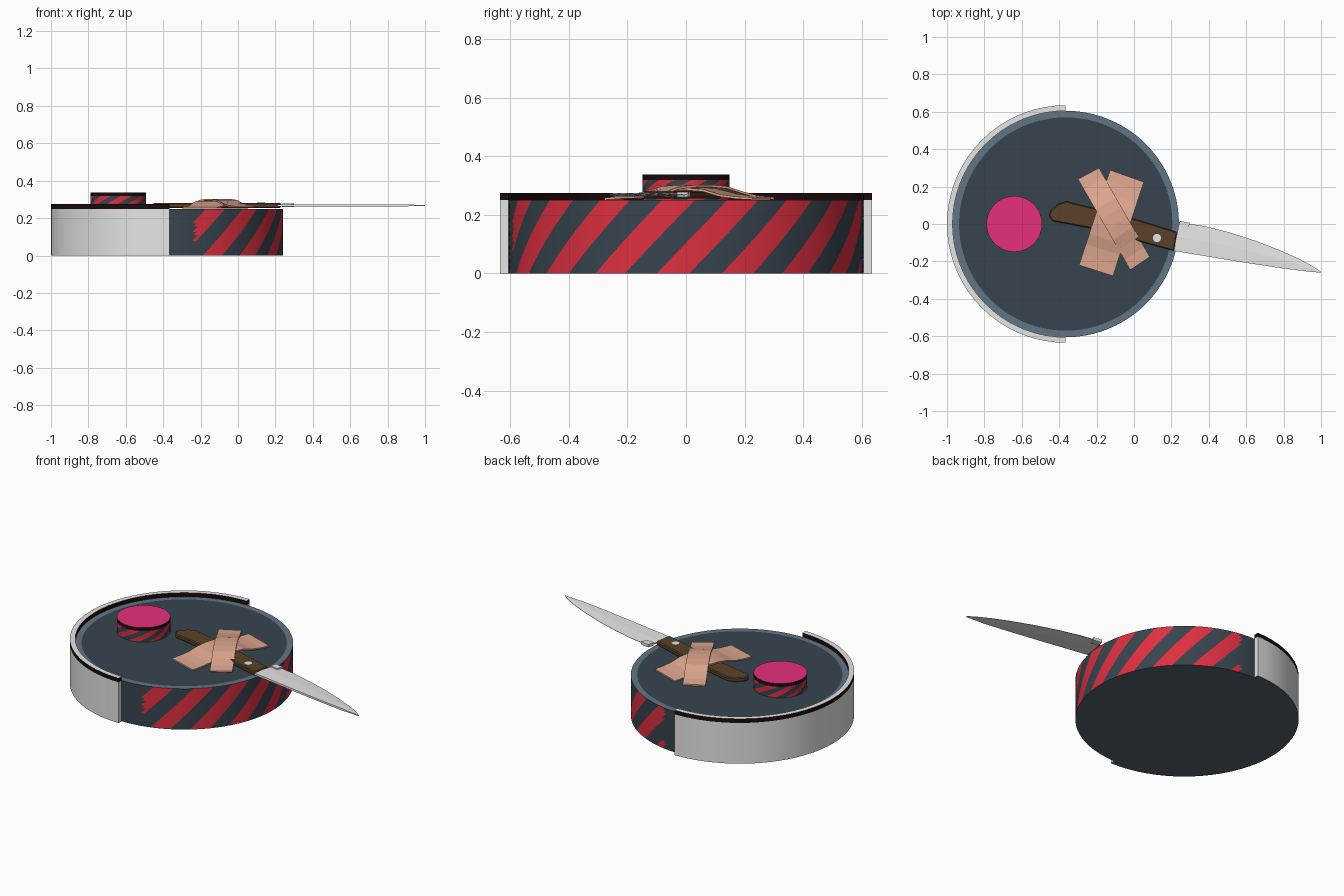
import bpy, bmesh, math
from mathutils import Vector

if "Cube" in bpy.data.objects:
    bpy.data.objects.remove(bpy.data.objects["Cube"])


def material(name, hexa):
    def lin(c):
        c /= 255
        return c / 12.92 if c <= 0.04045 else ((c + 0.055) / 1.055) ** 2.4
    m = bpy.data.materials.new(name)
    m.diffuse_color = [lin(int(hexa[i:i + 2], 16)) for i in (0, 2, 4)] + [1]
    m.use_nodes = True
    m.node_tree.nodes["Principled BSDF"].inputs["Base Color"].default_value = m.diffuse_color
    return m


SLATE = material("slate", "37444e")
UNDER = material("underside slate", "53626e")
RIM = material("rim blue grey", "617685")
RED = material("stripe red", "df2f40")
GREY = material("light grey", "e6e6e6")
BLACK = material("near black", "1c0a0c")
PINK = material("magenta", "e62f7d")
BROWN = material("handle brown", "5a4129")
SKIN = material("bandage skin", "e0a88f")


def finish(name, bm, mats, smooth=True):
    bmesh.ops.recalc_face_normals(bm, faces=bm.faces)
    me = bpy.data.meshes.new(name)
    bm.to_mesh(me)
    bm.free()
    for m in mats:
        me.materials.append(m)
    ob = bpy.data.objects.new(name, me)
    bpy.context.collection.objects.link(ob)
    if smooth:
        bpy.ops.object.select_all(action='DESELECT')
        ob.select_set(True)
        bpy.context.view_layer.objects.active = ob
        bpy.ops.object.shade_smooth_by_angle(angle=math.radians(35))
    return ob


def skin_loops(bm, loops, closed=True):
    """Bridge successive vertex loops with quads, returning rows of faces."""
    n = len(loops[0])
    return [[bm.faces.new((a[j], a[(j + 1) % n], b[(j + 1) % n], b[j]))
             for j in range(n if closed else n - 1)] for a, b in zip(loops, loops[1:])]


def drum(name, cx, r, z0, z1, cols, rows, shear, period, red, start, limits, mats,
         inner=None, band=None):
    """Striped drum: sheared columns make slanted stripes. mats: side, stripe, top, rim, bottom."""
    bm = bmesh.new()

    def ring(rad, z, turn):
        return [bm.verts.new((cx + rad * math.cos(a), rad * math.sin(a), z))
                for a in (2 * math.pi * j / cols + turn + start for j in range(cols))]
    loops = [ring(r, z0 + (z1 - z0) * i / rows, shear * i / rows) for i in range(rows + 1)]
    for row in skin_loops(bm, loops):
        for j, f in enumerate(row):
            c = f.calc_center_median()
            if j % period < red and limits[0] < math.atan2(c.y, c.x - cx) < limits[1]:
                f.material_index = 1
    last = loops[-1]
    if band:                                    # dark band above the stripes
        nxt = ring(r, band, shear)
        for f in skin_loops(bm, [last, nxt])[0]:
            f.material_index = 3
        last = nxt
    if inner:                                   # flat coloured rim
        nxt = ring(inner, z1, shear)
        for f in skin_loops(bm, [last, nxt])[0]:
            f.material_index = 3
        last = nxt
    bm.faces.new(last).material_index = 2
    bm.faces.new(loops[0]).material_index = 4
    return finish(name, bm, mats)


CX = -0.365
drum("striped_base", CX, 0.605, 0, 0.25, 170, 16, 0.40, 10, 5, math.radians(-9.5),
     (math.radians(-77), math.radians(81)), [SLATE, RED, SLATE, RIM, UNDER], inner=0.570)
drum("round_button", -0.64, 0.149, 0.249, 0.318, 64, 8, 0.9, 8, 4, 0, (-4, 4),
     [SLATE, RED, PINK, BLACK, SLATE], band=0.338)

# Half-round guard around the left of the base, with a dark lip
bm = bmesh.new()
prof = [(0.605, 0), (0.635, 0), (0.635, 0.25), (0.635, 0.275), (0.605, 0.275), (0.605, 0.25)]
loops = []
for i in range(37):
    a = math.pi / 2 + math.pi * i / 36
    loops.append([bm.verts.new((CX + r * math.cos(a), r * math.sin(a), z)) for r, z in prof])
for row in skin_loops(bm, loops):
    for f, k in zip(row, (2, 0, 1, 0, 1, 0)):
        f.material_index = k
for l in (loops[0], loops[-1]):
    bm.faces.new((l[0], l[1], l[2], l[5]))
    bm.faces.new((l[5], l[2], l[3], l[4])).material_index = 1
finish("half_guard", bm, [GREY, BLACK, UNDER])


def plate(name, outline, z0, z1, mat, bevel=0):
    bm = bmesh.new()
    lo, hi = ([bm.verts.new((x, y, z)) for x, y in outline] for z in (z0, z1))
    skin_loops(bm, [lo, hi])
    bm.faces.new(lo)
    bm.faces.new(hi)
    ob = finish(name, bm, [mat], smooth=False)
    if bevel:
        m = ob.modifiers.new("soft_edge", 'BEVEL')
        m.width, m.segments = bevel, 1
    return ob


# Knife
plate("knife_handle", [(0.23, -0.043), (0.0, 0.028), (-0.2, 0.082), (-0.32, 0.11), (-0.36, 0.122),
                       (-0.41, 0.105), (-0.445, 0.072), (-0.455, 0.045), (-0.435, 0.015),
                       (-0.38, 0.005), (-0.235, -0.022), (0.0, -0.085), (0.214, -0.144)],
      0.255, 0.281, BROWN, 0.005)
plate("handle_rivet", [(0.123 + 0.022 * math.cos(t * math.pi / 8),
                        -0.075 + 0.022 * math.sin(t * math.pi / 8)) for t in range(16)],
      0.253, 0.284, GREY)
plate("knife_bolster", [(0.235, -0.02), (0.246, 0.016), (0.30, 0.006), (0.285, -0.03)],
      0.260, 0.278, GREY)

# Blade stations: cutting edge point and spine point
stations = [((0.242, 0.01), (0.212, -0.144)), ((0.38, -0.012), (0.36, -0.168)),
            ((0.51, -0.045), (0.52, -0.195)), ((0.65, -0.09), (0.66, -0.217)),
            ((0.78, -0.140), (0.78, -0.235)), ((0.88, -0.185), (0.88, -0.248)),
            ((0.95, -0.222), (0.95, -0.256)), ((1.0, -0.256), (0.998, -0.26))]
bm = bmesh.new()
loops = []
for e, s in stations:
    e, s = Vector(e), Vector(s)
    mid = s.lerp(e, 0.5)
    t = 0.006 if s.x < 0.9 else 0.003
    loops.append([bm.verts.new((p.x, p.y, 0.268 + h)) for p, h in
                  ((s, -t), (mid, -t), (e, -0.001), (e, 0.001), (mid, t), (s, t))])
skin_loops(bm, loops)
bm.faces.new(loops[0])
bm.faces.new(loops[-1])
finish("knife_blade", bm, [GREY], smooth=False)


# Sticking plasters arched over the handle
def plaster(name, a, b, heights):
    """a, b: left/right corners of each end; heights: top z along the length."""
    bm = bmesh.new()
    loops = []
    n = len(heights) - 1
    for i, z in enumerate(heights):
        l = Vector(a[0]).lerp(Vector(b[0]), i / n)
        r = Vector(a[1]).lerp(Vector(b[1]), i / n)
        loops.append([bm.verts.new((p.x, p.y, z + h)) for p, h in
                      ((l, -0.008), (r, -0.008), (r, 0), (l, 0))])
    skin_loops(bm, loops)
    bm.faces.new(loops[0])
    bm.faces.new(loops[-1])
    finish(name, bm, [SKIN], smooth=False)


plaster("lower_plaster", ((-0.128, 0.289), (0.053, 0.225)), ((-0.294, -0.22), (-0.112, -0.278)),
        [0.259, 0.262, 0.270, 0.287, 0.292, 0.292, 0.284, 0.268, 0.261, 0.259])
plaster("upper_plaster", ((-0.30, 0.24), (-0.187, 0.30)), ((-0.02, -0.246), (0.085, -0.176)),
        [0.260, 0.265, 0.279, 0.297, 0.302, 0.302, 0.297, 0.280, 0.268, 0.264])
